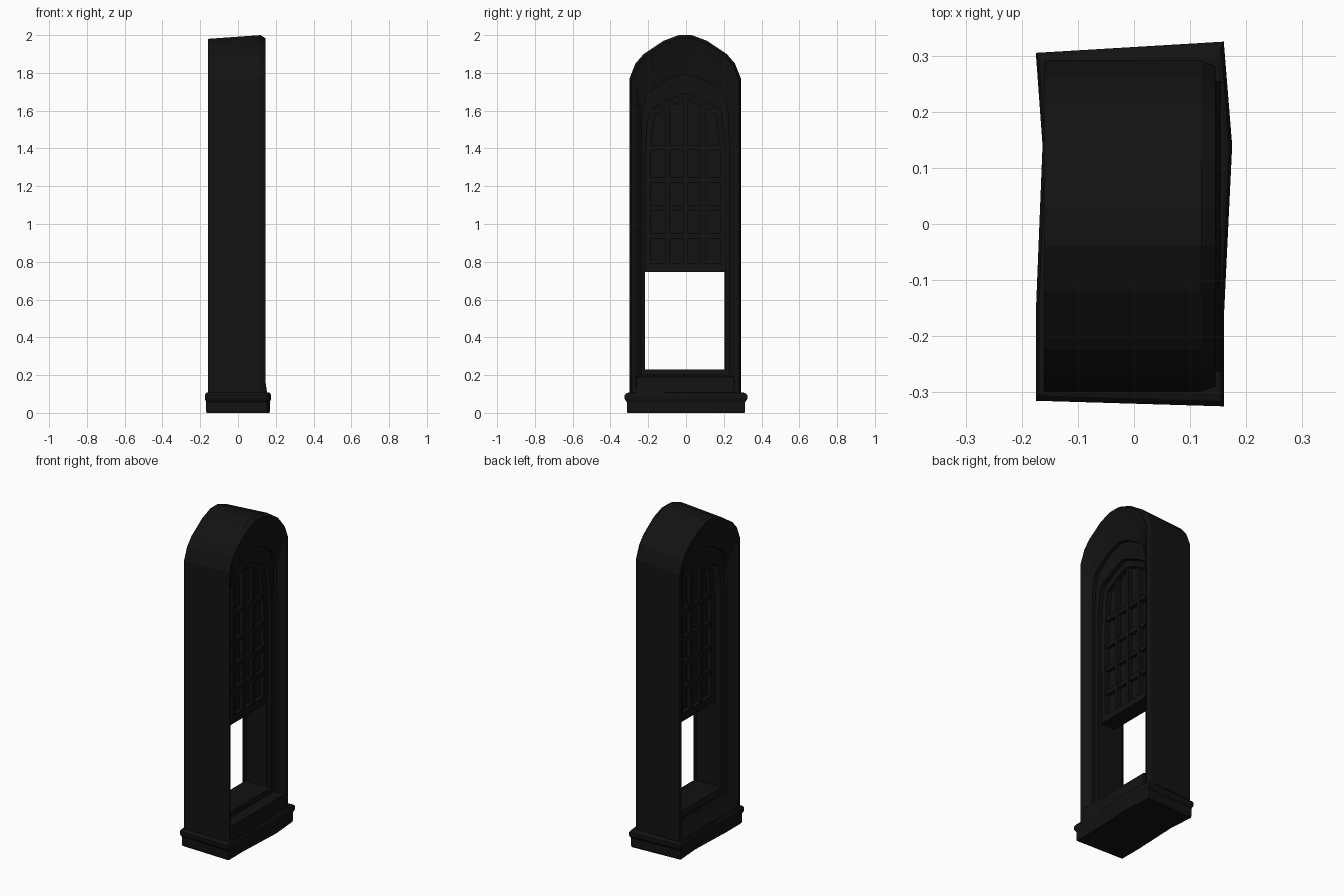
import bpy, bmesh
from mathutils import Vector

if "Cube" in bpy.data.objects:
    bpy.data.objects.remove(bpy.data.objects["Cube"])

mat = bpy.data.materials.new("dark_iron")
mat.diffuse_color = (0.006, 0.006, 0.006, 1)
mat.use_nodes = True
mat.node_tree.nodes["Principled BSDF"].inputs["Base Color"].default_value = mat.diffuse_color


def finish(name, bm):
    bmesh.ops.recalc_face_normals(bm, faces=bm.faces)
    me = bpy.data.meshes.new(name)
    bm.to_mesh(me)
    bm.free()
    ob = bpy.data.objects.new(name, me)
    bpy.context.collection.objects.link(ob)
    me.materials.append(mat)
    return ob


def loft(name, loops, ring=False):
    """Join matching point loops; either capped, or closed into a hollow ring."""
    bm = bmesh.new()
    rows = [[bm.verts.new(p) for p in lp] for lp in loops]
    n = len(rows[0])
    pairs = list(zip(rows, rows[1:])) + ([(rows[-1], rows[0])] if ring else [])
    for a, b in pairs:
        for i in range(n):
            j = (i + 1) % n
            bm.faces.new((a[i], a[j], b[j], b[i]))
    if not ring:
        bm.faces.new(rows[0])
        bm.faces.new(rows[-1])
    return finish(name, bm)


def box(name, x, y, z):
    pts = [(x[0], y[0]), (x[1], y[0]), (x[1], y[1]), (x[0], y[1])]
    return loft(name, [[(a, b, h) for a, b in pts] for h in z])


def arch(half, x, dz=0.0):
    """Mirror a half outline (y, z) into a full loop at depth x."""
    pts = list(half) + [(-y, z) for y, z in reversed(half)]
    return [(x, y - 0.004, z + (dz if z > 1.3 else 0)) for y, z in pts]


def mix(a, b, t):
    return [tuple(Vector(p).lerp(Vector(q), t)) for p, q in zip(a, b)]


outer = [(.295, .09), (.295, 1.4), (.295, 1.77), (.263, 1.85), (.22, 1.9), (.115, 1.97), (.035, 2.0)]
lip = [(.262, .14), (.262, 1.4), (.26, 1.74), (.23, 1.81), (.19, 1.86), (.1, 1.925), (.03, 1.945)]
hole = [(.213, .23), (.213, 1.35), (.205, 1.48), (.188, 1.6), (.14, 1.63), (.06, 1.67), (.008, 1.69)]
case = mix(lip, hole, .6)

# Thick arched surround with splayed reveals on both sides
loft("arched_surround", [
    arch(outer, -.16, -.02), arch(outer, .12), arch(mix(outer, lip, .3), .145),
    arch(lip, .135), arch(case, .105), arch(case, .085), arch(hole, .08),
    arch(hole, -.09), arch(case, -.1), arch(case, -.115),
    arch(lip, -.145, -.02), arch(mix(outer, lip, .5), -.16, -.02)], ring=True)

# Stepped plinth with a slightly skewed plan
plan = [(-.175, -.315), (.16, -.325), (.16, -.17), (.175, .14),
        (.16, .325), (-.175, .305), (-.163, .14), (-.175, -.16)]
steps = [(0, .955), (.012, .965), (.058, .965), (.066, .985), (.075, 1),
         (.095, 1), (.105, .97), (.108, .93)]
loft("plinth", [[(x * s, y * s, z) for x, y in plan] for z, s in steps])

# Sloping front sill
sill = [(-.1, .1), (.155, .1), (.142, .19), (.1, .2), (-.1, .2)]
loft("sill", [[(x, y, z) for x, z in sill] for y in (-.262, .255)])

# Sliding sash: glass sheet, rim and glazing bars
sash = [(.215, .745)] + hole[1:]
inset = [(.185, .79), (.185, 1.35), (.175, 1.47), (.162, 1.575), (.12, 1.6), (.055, 1.635), (.007, 1.65)]
loft("glass", [arch(sash, -.012), arch(sash, .022)])
loft("sash_rim", [arch(sash, -.045), arch(sash, .055), arch(inset, .05),
                  arch(inset, -.04)], ring=True)
for y, top in ((-.1, 1.62), (-.004, 1.66), (.09, 1.62)):
    box("upright_bar", (-.035, .045), (y - .012, y + .012), (.77, top))
for z in (.935, 1.085, 1.235, 1.405):
    box("cross_bar", (-.033, .043), (-.2, .19), (z - .014, z + .014))

# Side channels beside the open lower half
for y in (-.225, .21):
    box("side_channel", (-.06, .05), (y - .006, y + .006), (.21, .78))
